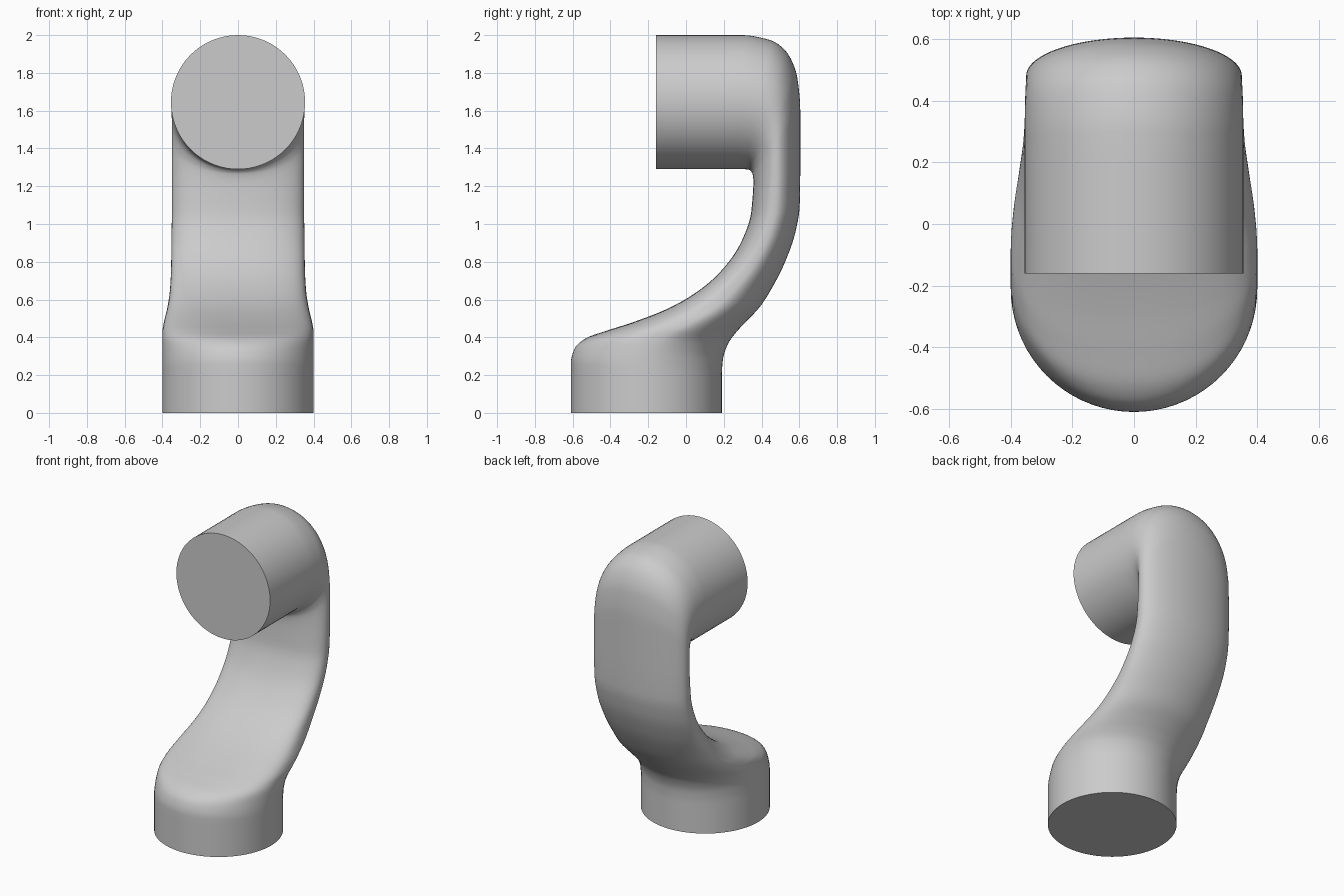
import bpy
import bmesh
import math
from mathutils import Vector

SEGMENTS = 72
STEPS = 5

# Side profile: front y, front z, back y, back z, half width, front squareness
SECTIONS = [
    (-.61, 0, .19, 0, .4, 2),
    (-.61, .26, .19, .2, .4, 2),
    (-.59, .34, .195, .28, .4, 2),
    (-.53, .395, .22, .36, .4, 2.2),
    (-.42, .435, .26, .42, .4, 2.5),
    (-.28, .48, .31, .475, .393, 2.8),
    (-.09, .555, .39, .56, .374, 3),
    (.05, .635, .46, .67, .36, 3),
    (.18, .745, .525, .8, .354, 2.8),
    (.29, .9, .58, .96, .352, 2.5),
    (.345, 1.06, .602, 1.1, .35, 2.4),
    (.357, 1.22, .605, 1.3, .35, 2.2),
    (.352, 1.265, .605, 1.6, .35, 2),
    (.343, 1.28, .59, 1.77, .35, 2),
    (.33, 1.288, .54, 1.9, .352, 2),
    (.31, 1.29, .45, 1.972, .354, 2),
    (.27, 1.29, .3, 2, .355, 2),
    (-.16, 1.29, -.16, 2, .355, 2),
]


def remove_default_cube():
    cube = bpy.data.objects.get("Cube")
    if cube:
        bpy.data.objects.remove(cube, do_unlink=True)


def make_material(name, colour):
    material = bpy.data.materials.new(name)
    material.use_nodes = True
    material.diffuse_color = colour
    shader = next(n for n in material.node_tree.nodes if n.type == 'BSDF_PRINCIPLED')
    shader.inputs["Base Color"].default_value = colour
    return material


def path_lengths(rows):
    """Distance along the arm, averaged between the front and back edges."""
    lengths = [0.0]
    for a, b in zip(rows, rows[1:]):
        front = math.hypot(b[0] - a[0], b[1] - a[1])
        back = math.hypot(b[2] - a[2], b[3] - a[3])
        lengths.append(lengths[-1] + (front + back) / 2)
    return lengths


def smooth_channel(values, at):
    """Monotone cubic interpolation, so straight runs stay straight."""
    spans = [b - a for a, b in zip(at, at[1:])]
    slopes = [(b - a) / h for a, b, h in zip(values, values[1:], spans)]
    tangents = [slopes[0]]
    for m, n in zip(slopes, slopes[1:]):
        tangents.append(2 * m * n / (m + n) if m * n > 0 else 0.0)
    tangents.append(slopes[-1])
    result = []
    for i, h in enumerate(spans):
        for step in range(STEPS):
            t = step / STEPS
            ease = t * t * (3 - 2 * t)
            result.append(values[i] + (values[i + 1] - values[i]) * ease
                          + h * tangents[i] * t * (1 - t) ** 2
                          - h * tangents[i + 1] * t * t * (1 - t))
    result.append(values[-1])
    return result


def section_ring(bm, row):
    """Oval ring across the arm, with a flatter front half where needed."""
    front_y, front_z, back_y, back_z, width, squareness = row
    front = Vector((0, front_y, front_z))
    back = Vector((0, back_y, back_z))
    centre, reach = (front + back) / 2, (front - back) / 2
    ring = []
    for i in range(SEGMENTS):
        angle = math.tau * i / SEGMENTS
        c, s = math.cos(angle), math.sin(angle)
        power = 2 / squareness if c > 0 else 1
        along = math.copysign(abs(c) ** power, c)
        across = math.copysign(abs(s) ** power, s)
        ring.append(bm.verts.new(centre + reach * along + Vector((width * across, 0, 0))))
    return ring


def build_arm(material):
    lengths = path_lengths(SECTIONS)
    channels = [smooth_channel(list(c), lengths) for c in zip(*SECTIONS)]
    bm = bmesh.new()
    rings = [section_ring(bm, row) for row in zip(*channels)]
    for low, high in zip(rings, rings[1:]):
        for i in range(SEGMENTS):
            j = (i + 1) % SEGMENTS
            bm.faces.new((low[i], low[j], high[j], high[i]))
    # Flat ends: the foot and the front of the head
    bm.faces.new(rings[0])
    bm.faces.new(rings[-1])
    bmesh.ops.recalc_face_normals(bm, faces=bm.faces)
    mesh = bpy.data.meshes.new("curved_arm_link")
    bm.to_mesh(mesh)
    bm.free()
    mesh.materials.append(material)
    arm = bpy.data.objects.new("curved_arm_link", mesh)
    bpy.context.collection.objects.link(arm)
    bpy.ops.object.select_all(action='DESELECT')
    arm.select_set(True)
    bpy.context.view_layer.objects.active = arm
    bpy.ops.object.shade_smooth_by_angle(angle=math.radians(40))


remove_default_cube()
build_arm(make_material("light grey", (.6, .6, .6, 1)))
